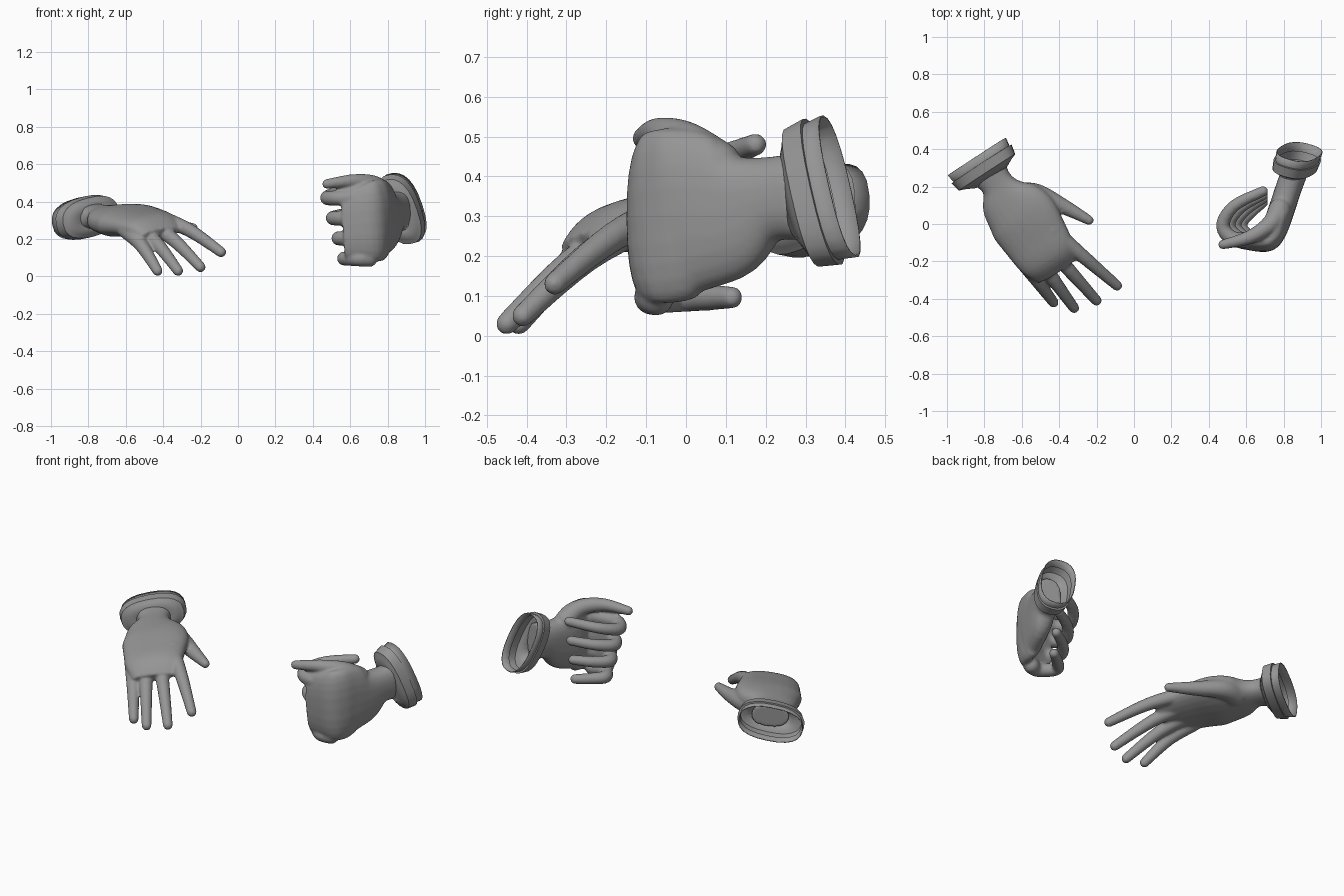
import bpy, bmesh, math
from mathutils import Vector

cube = bpy.data.objects.get("Cube")
if cube:
    bpy.data.objects.remove(cube)

grey = bpy.data.materials.new("glove_grey")
grey.use_nodes = True
colour = (.3, .3, .3, 1)
grey.diffuse_color = colour
grey.node_tree.nodes["Principled BSDF"].inputs["Base Color"].default_value = colour

SIDES = 24
STEPS = 5
UP = Vector((0, 0, 1))


def blend(before, start, end, after, t):
    """Catmull-Rom interpolation of a single number."""
    tangent_in, tangent_out = (end - before) / 2, (after - start) / 2
    drop = start - end
    cubic = 2 * drop + tangent_in + tangent_out
    square = -3 * drop - 2 * tangent_in - tangent_out
    return start + t * (tangent_in + t * (square + t * cubic))


def spline(points):
    """Smooth curve through tuples of any length."""
    padded = [points[0], *points, points[-1]]
    curve = []
    for window in zip(padded, padded[1:], padded[2:], padded[3:]):
        for step in range(STEPS):
            curve.append([blend(*numbers, step / STEPS) for numbers in zip(*window)])
    return curve + [list(points[-1])]


def signed_power(value, power):
    return math.copysign(abs(value) ** power, value)


def add_ring(bm, centre, wide, thin, power):
    verts = []
    for side in range(SIDES):
        angle = math.tau * side / SIDES
        across = wide * signed_power(math.cos(angle), power)
        through = thin * signed_power(math.sin(angle), power)
        verts.append(bm.verts.new(centre + across + through))
    return verts


def add_skin(bm, rings):
    for first, second in zip(rings, rings[1:]):
        for side in range(SIDES):
            after = (side + 1) % SIDES
            bm.faces.new((first[side], first[after], second[after], second[side]))


def add_loft(bm, stations, across, power):
    """Each station holds x, y, z, half width and half thickness."""
    curve = spline(stations)
    centres = [Vector(station[:3]) for station in curve]
    rings = []
    for index, centre in enumerate(centres):
        following = centres[min(index + 1, len(centres) - 1)]
        previous = centres[max(index - 1, 0)]
        tangent = (following - previous).normalized()
        wide = (across - tangent * across.dot(tangent)).normalized()
        thin = tangent.cross(wide)
        half_width, half_thickness = curve[index][3:]
        rings.append(add_ring(bm, centre, wide * half_width, thin * half_thickness, power))
    add_skin(bm, rings)
    bm.faces.new(reversed(rings[0]))
    bm.faces.new(rings[-1])


def add_finger(bm, path, across, base_radius, tip_radius):
    """Tapered round tube with ball ends."""
    last = len(path) - 1
    stations = []
    for index, point in enumerate(path):
        radius = base_radius + (tip_radius - base_radius) * index / last
        stations.append((*point, radius, radius))
    add_loft(bm, stations, across, 1)
    for station in (stations[0], stations[-1]):
        ball = bmesh.ops.create_uvsphere(bm, u_segments=16, v_segments=10, radius=station[-1])
        bmesh.ops.translate(bm, verts=ball["verts"], vec=station[:3])


def finish(name, bm):
    bmesh.ops.recalc_face_normals(bm, faces=bm.faces)
    mesh = bpy.data.meshes.new(name)
    bm.to_mesh(mesh)
    bm.free()
    mesh.materials.append(grey)
    obj = bpy.data.objects.new(name, mesh)
    bpy.context.collection.objects.link(obj)
    return obj


def make_hand(name, palm, across, fingers, thumb, thumb_radius):
    bm = bmesh.new()
    add_loft(bm, palm, across, .85)
    for path in fingers:
        add_finger(bm, path, across, .046, .028)
    add_finger(bm, thumb, across, thumb_radius, .026)
    obj = finish(name, bm)
    # Blend palm and fingers into one skin
    fuse = obj.modifiers.new("fuse", 'REMESH')
    fuse.mode = 'VOXEL'
    fuse.voxel_size = .008
    fuse.use_smooth_shade = True
    soften = obj.modifiers.new("soften", 'SMOOTH')
    soften.factor = .5
    soften.iterations = 7


def make_cuff(name, centre, wide, thin):
    centre, wide, thin = Vector(centre), Vector(wide), Vector(thin)
    axis = wide.cross(thin).normalized()
    # Depth from the opening and relative size: flared band, step, second band, wrist
    profile = ((0, 1), (.045, .96), (.046, 1.03), (.1, .97), (.11, .82), (.14, .5))
    bm = bmesh.new()
    add_skin(bm, [add_ring(bm, centre - axis * depth, wide * size, thin * size, .8)
                  for depth, size in profile])
    obj = finish(name, bm)
    cloth = obj.modifiers.new("cloth", 'SOLIDIFY')
    cloth.thickness = .006
    bpy.context.view_layer.objects.active = obj
    obj.select_set(True)
    bpy.ops.object.shade_smooth_by_angle(angle=math.radians(30))
    obj.select_set(False)


def drooping_fingers(first_knuckle, last_knuckle, tips):
    """Knuckles evenly spaced on a line, each finger arched down to its tip."""
    first, last = Vector(first_knuckle), Vector(last_knuckle)
    for index, tip in enumerate(tips):
        knuckle = first.lerp(last, index / (len(tips) - 1))
        middle = knuckle.lerp(Vector(tip), .5) + UP * .025
        yield [knuckle, middle, Vector(tip)]


def curled_fingers(count):
    """Stacked fingers that bend back on themselves, tighter towards the little finger."""
    for index in range(count):
        height = .42 - .108 * index
        bend = .475 + .03 * index
        rise = .02 * (count - 1 - index)
        reach = .175 - .02 * index
        yield [(.7, -.075, height), (bend + .07, -.085, height), (bend, -.01, height),
               (bend + .06, reach * .55, height + rise / 2), (.69, reach, height + rise)]


# Right hand: open, palm down
make_hand("right_hand",
          [(-.78, .28, .32, .11, .07), (-.73, .21, .32, .09, .06), (-.68, .13, .31, .15, .07),
           (-.6, .04, .3, .19, .08), (-.53, -.07, .29, .18, .07), (-.46, -.18, .27, .16, .06),
           (-.41, -.25, .23, .12, .03)],
          Vector((.82, .55, .16)),
          drooping_fingers((-.44, -.03, .32), (-.6, -.19, .25),
                           [(-.09, -.33, .13), (-.2, -.41, .05), (-.32, -.45, .03), (-.43, -.42, .03)]),
          [(-.62, .15, .3), (-.52, .16, .29), (-.37, .09, .27), (-.24, .02, .26)], .07)
make_cuff("right_cuff", (-.84, .36, .315), (.153, .1, .04), (.02, .01, -.105))

# Left hand: curled, thumb side up
make_hand("left_hand",
          [(.86, .28, .35, .11, .07), (.83, .2, .34, .11, .07), (.8, .11, .31, .17, .07),
           (.77, .02, .31, .21, .07), (.75, -.05, .3, .22, .06), (.7, -.09, .29, .21, .06),
           (.56, -.09, .28, .18, .04)],
          UP, curled_fingers(4),
          [(.78, .08, .43), (.73, 0, .49), (.62, -.07, .51), (.475, -.11, .495)], .06)
make_cuff("left_cuff", (.885, .385, .375), (-.06, -.04, .178), (.1, -.03, .01))
